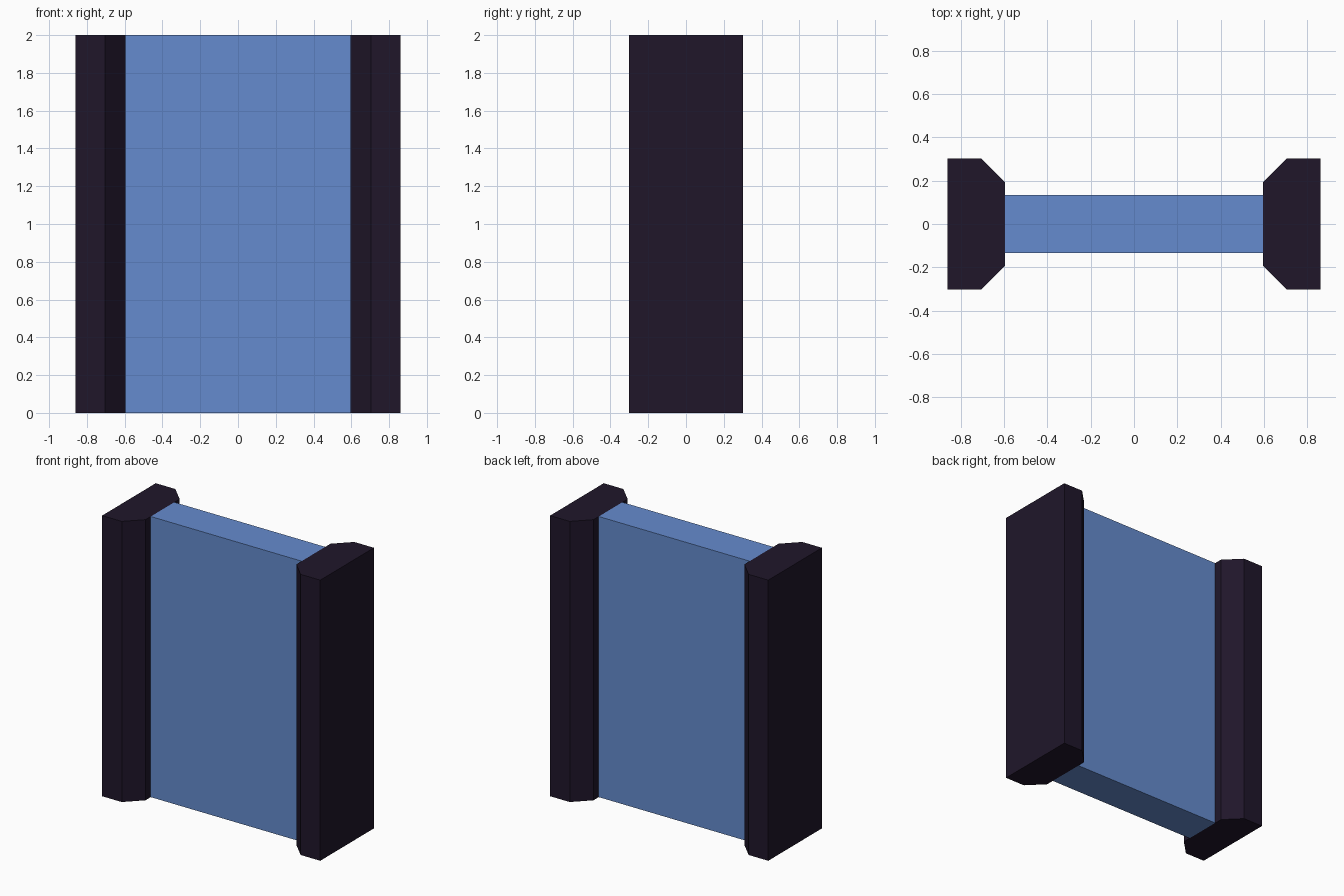
import bpy
import bmesh

if "Cube" in bpy.data.objects:
    bpy.data.objects.remove(bpy.data.objects["Cube"])


def material(name, color):
    mat = bpy.data.materials.new(name)
    mat.diffuse_color = (*color, 1.0)
    mat.use_nodes = True
    mat.node_tree.nodes["Principled BSDF"].inputs["Base Color"].default_value = mat.diffuse_color
    return mat


def prism(name, outline, height, mat):
    """Extrude a counter-clockwise xy outline upward from z = 0."""
    bm = bmesh.new()
    base = bm.faces.new([bm.verts.new((x, y, 0)) for x, y in outline])
    top = bmesh.ops.extrude_face_region(bm, geom=[base], use_keep_orig=True)
    verts = [g for g in top["geom"] if isinstance(g, bmesh.types.BMVert)]
    bmesh.ops.translate(bm, verts=verts, vec=(0, 0, height))
    bmesh.ops.recalc_face_normals(bm, faces=bm.faces)
    mesh = bpy.data.meshes.new(name)
    bm.to_mesh(mesh)
    bm.free()
    mesh.materials.append(mat)
    obj = bpy.data.objects.new(name, mesh)
    bpy.context.collection.objects.link(obj)
    return obj


HEIGHT = 2.0
INNER, SHOULDER, OUTER = 0.595, 0.705, 0.86
HALF_DEPTH, HALF_LIP = 0.302, 0.192
HALF_PANEL = 0.133

dark = material("dark_frame", (0.014, 0.008, 0.023))
blue = material("blue_panel", (0.13, 0.26, 0.62))

# Side posts, with the two inner corners chamfered
post_outline = [
    (OUTER, -HALF_DEPTH), (OUTER, HALF_DEPTH),
    (SHOULDER, HALF_DEPTH), (INNER, HALF_LIP),
    (INNER, -HALF_LIP), (SHOULDER, -HALF_DEPTH),
]
for side, sign in (("right", 1), ("left", -1)):
    prism(side + "_post", [(sign * x, y) for x, y in post_outline], HEIGHT, dark)

# Flat panel spanning the gap between the posts
panel_outline = [
    (-INNER, -HALF_PANEL), (INNER, -HALF_PANEL),
    (INNER, HALF_PANEL), (-INNER, HALF_PANEL),
]
prism("panel", panel_outline, HEIGHT, blue)
